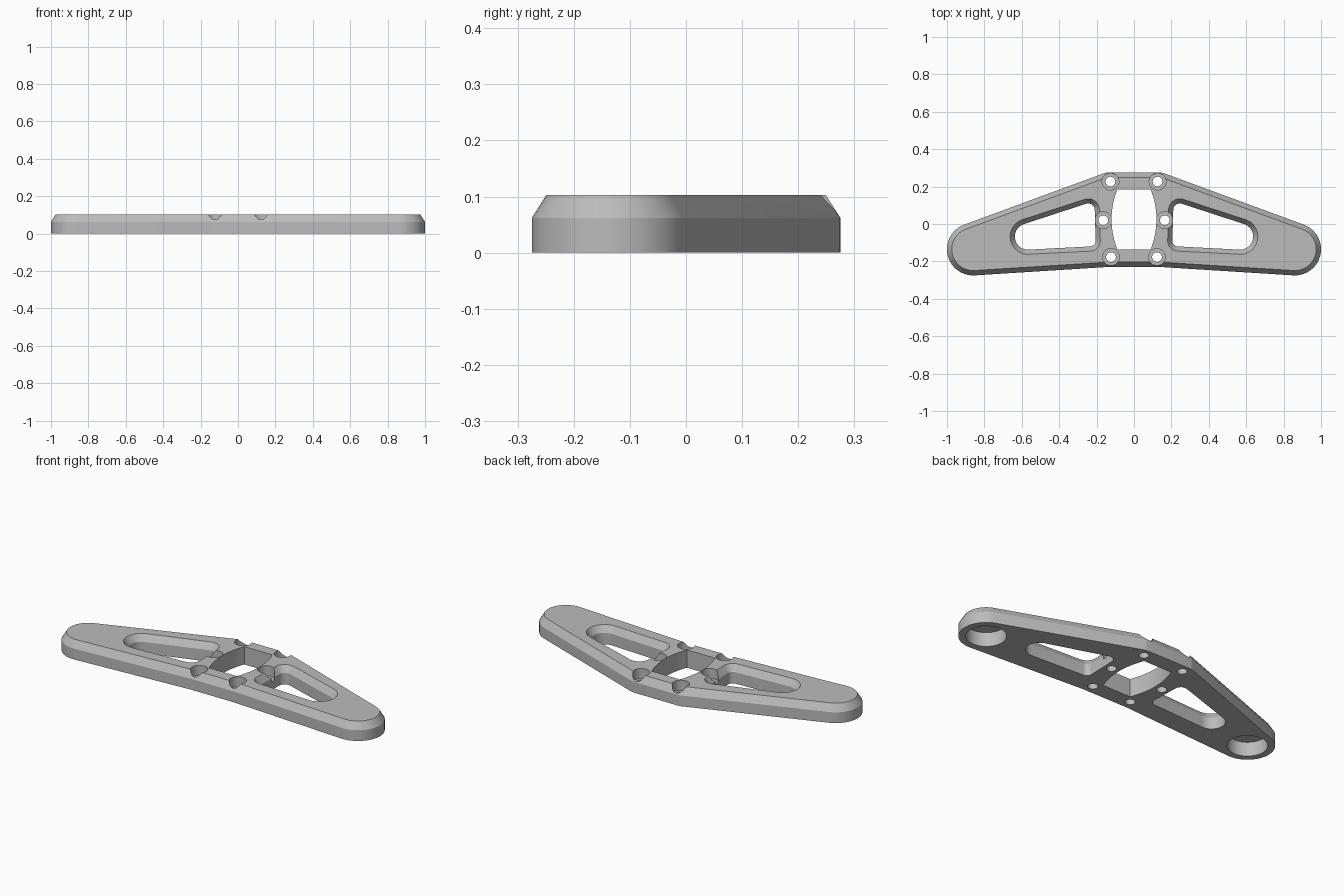
import bpy
import bmesh
import math
from mathutils import Vector

if "Cube" in bpy.data.objects:
    bpy.data.objects.remove(bpy.data.objects["Cube"], do_unlink=True)

HEIGHT, CHAMFER_Z, CHAMFER = 0.103, 0.062, 0.026

grey = bpy.data.materials.new("light grey")
grey.use_nodes = True
grey.diffuse_color = (0.5, 0.5, 0.5, 1)
grey.node_tree.nodes["Principled BSDF"].inputs["Base Color"].default_value = (0.5, 0.5, 0.5, 1)


def contour(circles, grow=0.0):
    """Counter-clockwise outline around (x, y, r); a negative r is a concave bend."""
    count = len(circles)
    normals = []
    for i in range(count):
        a, b = circles[i], circles[(i + 1) % count]
        d = Vector((b[0] - a[0], b[1] - a[1]))
        angle = math.atan2(d.y, d.x) - math.acos((a[2] - b[2]) / d.length)
        normals.append(angle)
    points = []
    for i, (x, y, r) in enumerate(circles):
        start = normals[i - 1]
        sweep = (normals[i] - start + math.pi) % math.tau - math.pi
        steps = max(1, int(abs(sweep) / 0.12)) if r else 0
        for k in range(steps + 1):
            t = start + sweep * k / steps if steps else start
            points.append((x + (r + grow) * math.cos(t), y + (r + grow) * math.sin(t)))
            if not steps:
                break
    return points


def loft(name, layers):
    """Solid through stacked outlines given as (z, points)."""
    bm = bmesh.new()
    rings = [[bm.verts.new((x, y, z)) for x, y in pts] for z, pts in layers]
    for low, high in zip(rings, rings[1:]):
        for i in range(len(low)):
            j = (i + 1) % len(low)
            bm.faces.new((low[i], low[j], high[j], high[i]))
    bm.faces.new(rings[0][::-1])
    bm.faces.new(rings[-1])
    mesh = bpy.data.meshes.new(name)
    bm.to_mesh(mesh)
    bm.free()
    mesh.materials.append(grey)
    obj = bpy.data.objects.new(name, mesh)
    bpy.context.collection.objects.link(obj)
    return obj


def disc(x, y, r, sides=40):
    return [(x + r * math.cos(math.tau * k / sides), y + r * math.sin(math.tau * k / sides))
            for k in range(sides)]


def mirror(circles):
    return [(-x, y, r) for x, y, r in reversed(circles)]


def cut(name, layers):
    """Subtract a solid from the plate and drop the cutter."""
    cutter = loft(name, layers)
    cutter.hide_render = True
    mod = plate.modifiers.new(name, 'BOOLEAN')
    mod.operation = 'DIFFERENCE'
    mod.solver = 'EXACT'
    mod.object = cutter
    bpy.ops.object.modifier_apply(modifier=mod.name)
    bpy.data.objects.remove(cutter, do_unlink=True)


# Chamfered arm plate
right_half = [(0.14, -0.33, -0.1), (0.86, -0.135, 0.14), (0.14, 0.215, 0.06)]
outline = right_half + mirror(right_half)
plate = loft("arm_plate", [(0, contour(outline)), (CHAMFER_Z, contour(outline)),
                           (HEIGHT, contour(outline, -CHAMFER))])
bpy.context.view_layer.objects.active = plate
plate.select_set(True)

# Triangular lightening windows with a chamfered top rim
window = [(0.245, 0.075, 0.035), (0.235, -0.09, 0.03), (0.567, -0.067, 0.07)]
for shape in (window, mirror(window)):
    cut("window_cutter", [(-0.05, contour(shape)), (0.066, contour(shape)),
                          (0.14, contour(shape, 0.05))])

# Barrel-shaped centre opening
heights = [-0.136 + 0.321 * k / 12 for k in range(13)]
side = [(0.12 - 1.2 * (y - 0.025) ** 2, y) for y in heights]
barrel = side + [(-x, y) for x, y in reversed(side)]
cut("centre_cutter", [(-0.05, barrel), (0.2, barrel)])

# Counterbored screw holes and blind pockets under the arm tips
for s in (1, -1):
    for x, y in ((0.126, 0.227), (0.165, 0.02), (0.123, -0.177)):
        cut("counterbore_cutter", [(0.045, disc(s * x, y, 0.045)), (0.2, disc(s * x, y, 0.045))])
        cut("screw_cutter", [(-0.05, disc(s * x, y, 0.026)), (0.2, disc(s * x, y, 0.026))])
    cut("pocket_cutter", [(-0.05, disc(s * 0.86, -0.135, 0.103, 64)),
                          (0.08, disc(s * 0.86, -0.135, 0.103, 64))])

bpy.ops.object.shade_smooth_by_angle(angle=math.radians(25))
